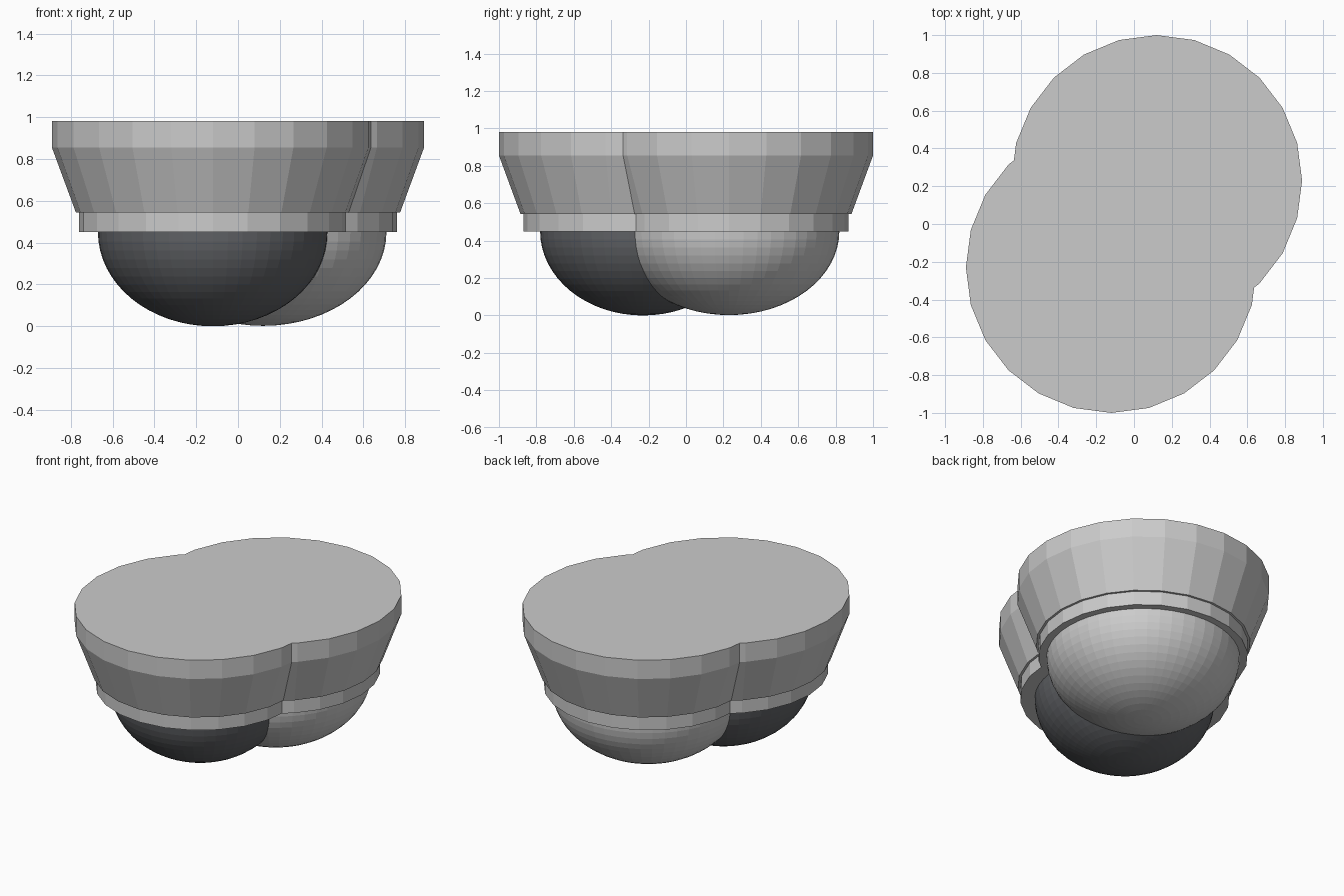
import bpy, bmesh, math

if "Cube" in bpy.data.objects:
    bpy.data.objects.remove(bpy.data.objects["Cube"])

CX, CY = 0.12, 0.23   # offset of each lamp from the middle


def lathe(name, profile, sides, cx, cy):
    """Revolve (radius, z) points; radius 0 makes a pole, open ends stay open."""
    bm = bmesh.new()
    rings = []
    for r, z in profile:
        n = sides if r > 1e-6 else 1
        rings.append([bm.verts.new((cx + r * math.cos(2 * math.pi * i / sides),
                                    cy + r * math.sin(2 * math.pi * i / sides), z))
                      for i in range(n)])
    for a, b in zip(rings, rings[1:]):
        for i in range(sides):
            j = (i + 1) % sides
            if len(a) == 1:
                bm.faces.new((a[0], b[j], b[i]))
            else:
                bm.faces.new((a[i], a[j], b[j], b[i]))
    # flat caps on any end that is a full ring
    for ring in (rings[0], rings[-1]):
        if len(ring) > 1:
            bm.faces.new(ring)
    bmesh.ops.recalc_face_normals(bm, faces=bm.faces)
    me = bpy.data.meshes.new(name)
    bm.to_mesh(me)
    bm.free()
    ob = bpy.data.objects.new(name, me)
    bpy.context.collection.objects.link(ob)
    return ob


def dome(name, radius, z0, cx, cy, steps=16):
    """Lower half of a squashed sphere hanging under the housing."""
    rim = 0.45
    prof = [(radius * math.sin(t), rim - (rim - z0) * math.cos(t))
            for t in (i * math.pi / 2 / steps for i in range(steps + 1))]
    return lathe(name, prof, 48, cx, cy)


# Housing: collar, flared cone and upright rim, two joined together
housing_profile = [(0.64, 0.45), (0.64, 0.543), (0.655, 0.543),
                   (0.77, 0.855), (0.77, 0.982)]
housing = lathe("housing", housing_profile, 24, -CX, -CY)
back = lathe("back_housing", housing_profile, 24, CX, CY)
mod = housing.modifiers.new("join", 'BOOLEAN')
mod.operation = 'UNION'
mod.solver = 'EXACT'
mod.object = back
bpy.context.view_layer.objects.active = housing
bpy.ops.object.modifier_apply(modifier=mod.name)
bpy.data.objects.remove(back)

# Dark dome at the front, grey dome at the back
front_dome = dome("front_dome", 0.55, 0.0, -CX, -CY)
back_dome = dome("back_dome", 0.59, 0.002, CX, CY)
dark = bpy.data.materials.new("dark_dome")
dark.diffuse_color = (0.12, 0.125, 0.135, 1)
dark.use_nodes = True
dark.node_tree.nodes["Principled BSDF"].inputs["Base Color"].default_value = dark.diffuse_color
front_dome.data.materials.append(dark)
